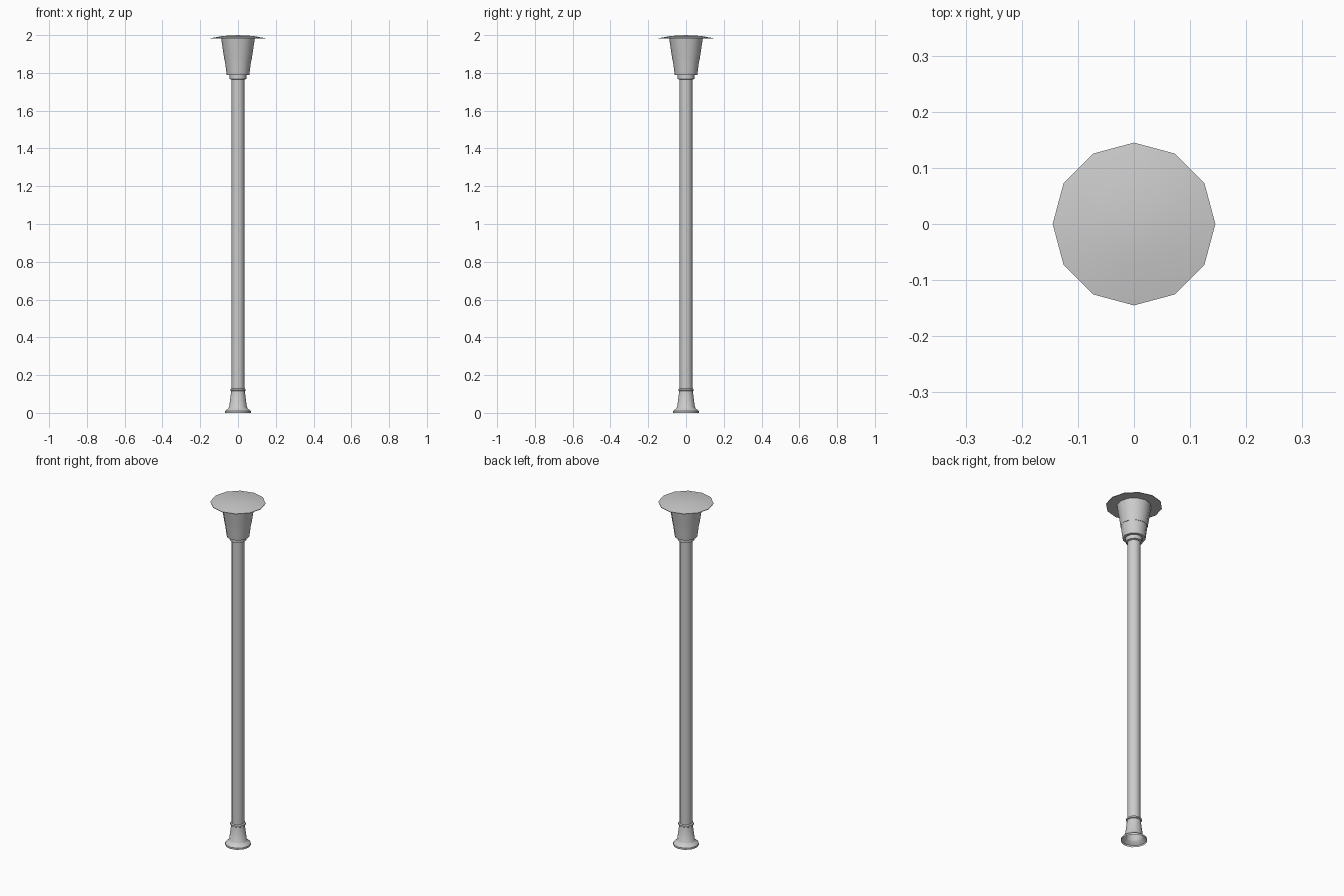
import bpy, bmesh, math

if "Cube" in bpy.data.objects:
    bpy.data.objects.remove(bpy.data.objects["Cube"])

SIDES = 12


def lathe(name, profile):
    """Revolve (radius, height) points about z; radius 0 makes a pole point."""
    bm = bmesh.new()
    rings = []
    for r, z in profile:
        n = SIDES if r > 0 else 1
        rings.append([bm.verts.new((r * math.cos(math.tau * i / SIDES),
                                    r * math.sin(math.tau * i / SIDES), z))
                      for i in range(n)])
    for a, b in zip(rings, rings[1:]):
        for i in range(SIDES):
            j = (i + 1) % SIDES
            quad = [a[i % len(a)], a[j % len(a)], b[j % len(b)], b[i % len(b)]]
            bm.faces.new(list(dict.fromkeys(quad)))
    mesh = bpy.data.meshes.new(name)
    bm.to_mesh(mesh)
    bm.free()
    obj = bpy.data.objects.new(name, mesh)
    bpy.context.collection.objects.link(obj)
    bpy.ops.object.select_all(action='DESELECT')
    obj.select_set(True)
    bpy.context.view_layer.objects.active = obj
    bpy.ops.object.shade_smooth_by_angle(angle=math.radians(35))
    return obj


# Flared foot, open underneath, with a bead around its neck
lathe("base", [(0.068, 0), (0.068, 0.01), (0.058, 0.018), (0.05, 0.026),
               (0.047, 0.03), (0.036, 0.115), (0.041, 0.118),
               (0.041, 0.126), (0.034, 0.13)])

# Straight shaft
lathe("pole", [(0.034, 0.13), (0.034, 1.765)])

# Collar under the lamp
lathe("collar", [(0.034, 1.765), (0.044, 1.768), (0.044, 1.79)])

# Tapered lamp: lower cup and upper shade
lathe("lamp_cup", [(0.044, 1.79), (0.060, 1.79), (0.069, 1.862)])
lathe("lamp_shade", [(0.069, 1.862), (0.071, 1.862), (0.089, 1.981)])

# Wide shallow cap
lathe("cap", [(0, 1.981), (0.145, 1.981), (0.145, 1.984), (0.075, 1.996), (0, 2.0)])
